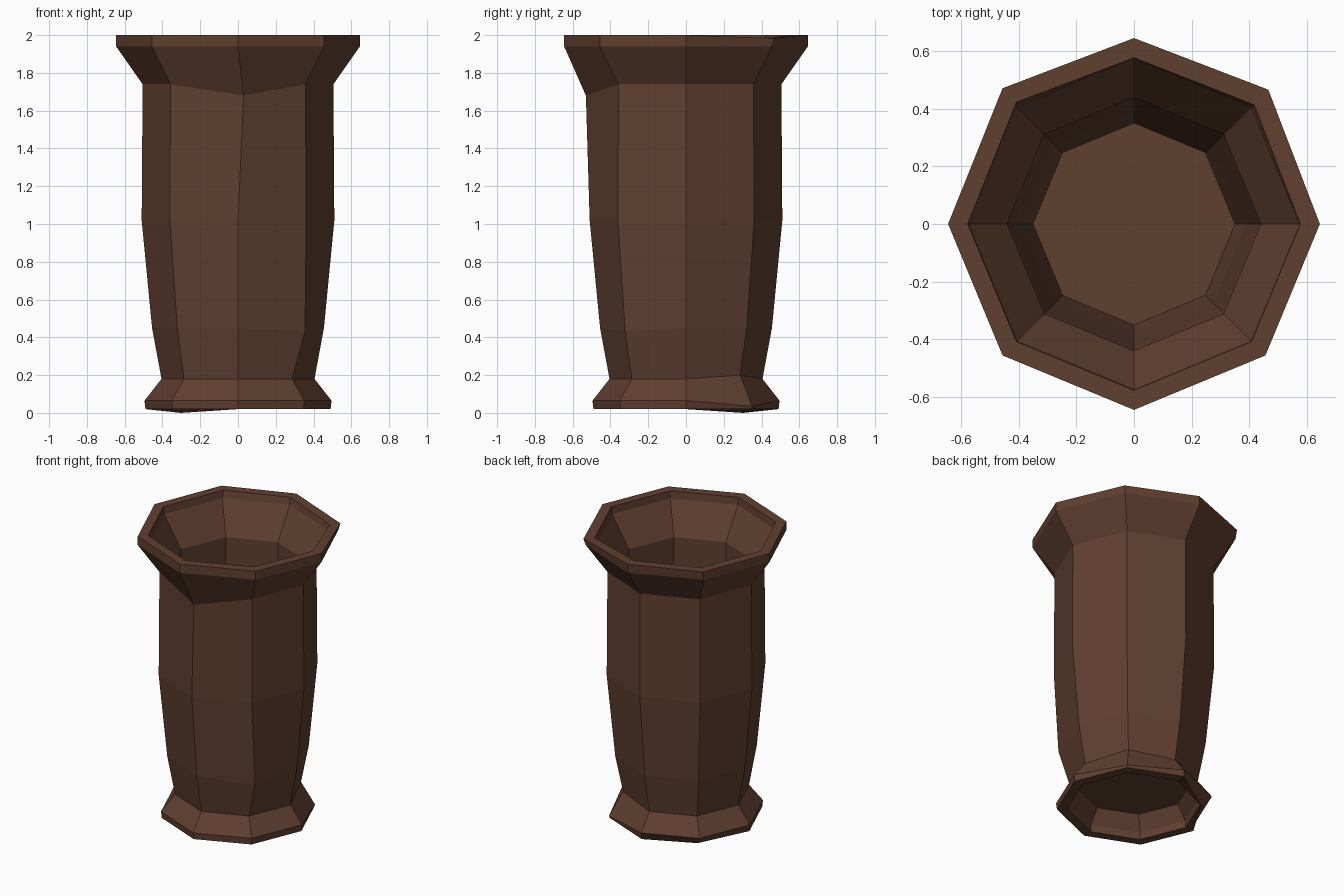
import bpy, bmesh, math
from mathutils import Vector

if "Cube" in bpy.data.objects:
    bpy.data.objects.remove(bpy.data.objects["Cube"])

SIDES = 8

# One flat brown for the whole vase
brown = bpy.data.materials.new("dark_brown_clay")
brown.diffuse_color = (0.118, 0.050, 0.030, 1)
brown.use_nodes = True
brown.node_tree.nodes["Principled BSDF"].inputs["Base Color"].default_value = brown.diffuse_color


def ring_mesh(name, profile, closed=True, caps=False, nudges=None):
    """Sweep an (r, z) profile round the z axis with eight flat sides."""
    bm = bmesh.new()
    rings = []
    for i, (r, z) in enumerate(profile):
        ring = []
        for k in range(SIDES):
            a = k * 2 * math.pi / SIDES
            p = Vector((r * math.cos(a), r * math.sin(a), z))
            p += Vector((nudges or {}).get((i, k), (0, 0, 0)))
            ring.append(bm.verts.new(p))
        rings.append(ring)
    n = len(rings)
    for i in range(n if closed else n - 1):
        a, b = rings[i], rings[(i + 1) % n]
        for k in range(SIDES):
            j = (k + 1) % SIDES
            bm.faces.new((a[k], a[j], b[j], b[k]))
    if caps:
        bm.faces.new(rings[0])
        bm.faces.new(rings[-1])
    bmesh.ops.recalc_face_normals(bm, faces=bm.faces)
    me = bpy.data.meshes.new(name)
    bm.to_mesh(me)
    bm.free()
    me.materials.append(brown)
    ob = bpy.data.objects.new(name, me)
    bpy.context.collection.objects.link(ob)
    return ob


# Vase wall: outside from foot to rim, then back down the inside
wall = [
    (0.49, 0.02), (0.495, 0.065), (0.405, 0.18), (0.455, 0.45),
    (0.51, 1.02), (0.505, 1.74), (0.645, 1.94), (0.645, 2.0),
    (0.577, 2.0), (0.572, 1.95), (0.44, 1.74), (0.44, 1.02),
    (0.39, 0.45), (0.35, 0.18), (0.425, 0.07), (0.425, 0.02),
]
# Hand-made irregularities: (ring, corner) -> offset
nudges = {
    (5, 6): (0.03, -0.025, -0.06),
    (3, 7): (0.033, 0.0, -0.02),
    (2, 1): (0.0, 0.0, 0.02),
    (1, 1): (0.0, 0.0, -0.03),
    (0, 3): (0.045, -0.045, -0.02),
    (7, 1): (0.01, 0.01, -0.015),
    (7, 3): (0.0, 0.015, 0.0),
    (8, 3): (0.0, 0.015, 0.0),
    (8, 1): (0.01, 0.005, -0.015),
}
ring_mesh("vase_wall", wall, nudges=nudges)

# Floor plate inside the vase, recessed above the foot
ring_mesh("vase_floor", [(0.356, 0.165), (0.352, 0.182)], closed=False, caps=True)
